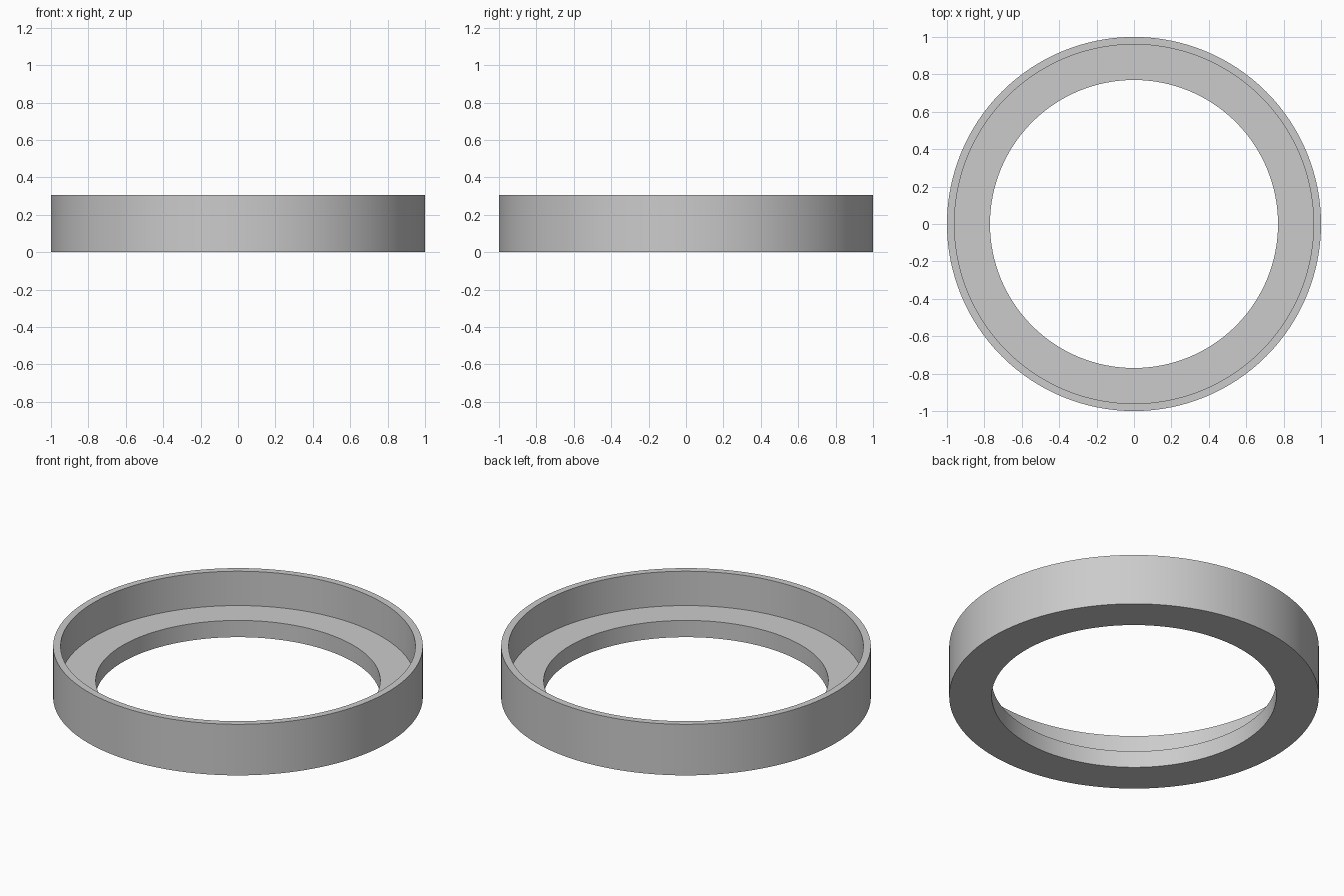
import bpy, bmesh, math

cube = bpy.data.objects.get("Cube")
if cube:
    bpy.data.objects.remove(cube, do_unlink=True)

SEGMENTS = 128
OUTER, WALL, HOLE = 1.0, 0.96, 0.77
HEIGHT, LEDGE = 0.305, 0.10

# Single plain grey
grey = bpy.data.materials.new("plain grey")
grey.use_nodes = True
colour = (0.6, 0.6, 0.6, 1)
grey.diffuse_color = colour
grey.node_tree.nodes["Principled BSDF"].inputs["Base Color"].default_value = colour

# Stepped ring: closed L-shaped section, spun around z
section = [(HOLE, 0), (OUTER, 0), (OUTER, HEIGHT),
           (WALL, HEIGHT), (WALL, LEDGE), (HOLE, LEDGE)]
bm = bmesh.new()
verts = [bm.verts.new((r, 0, z)) for r, z in section]
edges = [bm.edges.new((v, verts[(i + 1) % len(verts)])) for i, v in enumerate(verts)]
bmesh.ops.spin(bm, geom=verts + edges, cent=(0, 0, 0), axis=(0, 0, 1),
               angle=math.tau, steps=SEGMENTS, use_merge=False)
bmesh.ops.remove_doubles(bm, verts=bm.verts[:], dist=0.0001)
bmesh.ops.recalc_face_normals(bm, faces=bm.faces[:])
mesh = bpy.data.meshes.new("stepped_ring")
bm.to_mesh(mesh)
bm.free()
mesh.materials.append(grey)
ring = bpy.data.objects.new("stepped_ring", mesh)
bpy.context.collection.objects.link(ring)

# Smooth walls, crisp rims
bpy.ops.object.select_all(action="DESELECT")
ring.select_set(True)
bpy.context.view_layer.objects.active = ring
bpy.ops.object.shade_smooth_by_angle(angle=math.radians(30))
